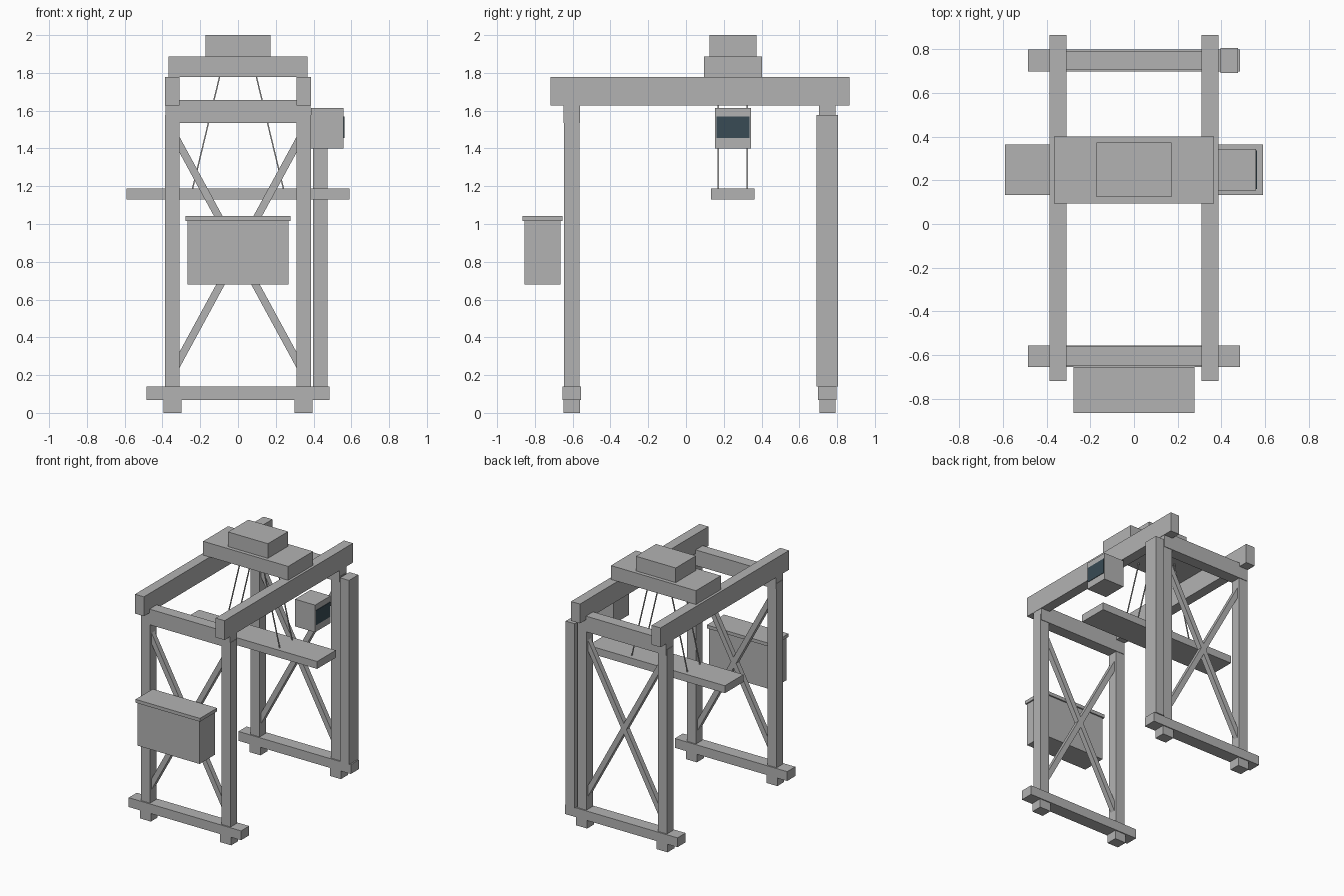
import bpy
import bmesh
from mathutils import Vector, Matrix

cube = bpy.data.objects.get("Cube")
if cube:
    bpy.data.objects.remove(cube, do_unlink=True)


def material(name, colour):
    mat = bpy.data.materials.new(name)
    mat.use_nodes = True
    mat.diffuse_color = colour
    mat.node_tree.nodes["Principled BSDF"].inputs["Base Color"].default_value = colour
    return mat


STEEL = material("grey steel", (0.45, 0.45, 0.45, 1))
GLASS = material("dark blue glass", (0.04, 0.07, 0.09, 1))


def box(name, xs, ys, zs, mat=STEEL, matrix=None):
    """Box from its (low, high) range on each axis, optionally placed by a matrix."""
    ranges = (xs, ys, zs)
    size = [hi - lo for lo, hi in ranges]
    centre = [(hi + lo) / 2 for lo, hi in ranges]
    bm = bmesh.new()
    bmesh.ops.create_cube(bm, size=1)
    bmesh.ops.scale(bm, vec=size, verts=bm.verts)
    bmesh.ops.translate(bm, vec=centre, verts=bm.verts)
    if matrix:
        bm.transform(matrix)
    mesh = bpy.data.meshes.new(name)
    bm.to_mesh(mesh)
    bm.free()
    mesh.materials.append(mat)
    obj = bpy.data.objects.new(name, mesh)
    bpy.context.collection.objects.link(obj)
    return obj


def around(centre, width):
    return centre - width / 2, centre + width / 2


def bar(name, start, end, width):
    """Square bar between two points."""
    start, end = Vector(start), Vector(end)
    axis = end - start
    side = Vector((0, 1, 0))
    along = axis.normalized()
    across = side.cross(along)
    frame = Matrix((across, side, along)).transposed().to_4x4()
    frame.translation = (start + end) / 2
    half = (-width / 2, width / 2)
    return box(name, half, half, around(0, axis.length), matrix=frame)


LEG_X = 0.348
SIDES = (("right", -1), ("left", 1))

# Two portal frames: wheels, sill, legs, cross beam and X bracing
for end, y in (("front", -0.605), ("back", 0.748)):
    box(f"{end}_sill_beam", (-0.485, 0.485), around(y, 0.1), (0.067, 0.14))
    box(f"{end}_cross_beam", (-0.384, 0.384), around(y, 0.088), (1.534, 1.656))
    for side, s in SIDES:
        box(f"{end}_{side}_wheel_block", around(s * 0.347, 0.095), around(y, 0.085), (0, 0.07))
        box(f"{end}_{side}_leg", around(s * LEG_X, 0.078), around(y, 0.08), (0.14, 1.578))
        bar(f"{end}_{side}_brace", (s * 0.335, y, 1.466), (-s * 0.335, y, 0.234), 0.04)

# Runway girders
for side, s in SIDES:
    box(f"{side}_girder", around(s * LEG_X, 0.077), (-0.718, 0.866), (1.627, 1.778))

# Trolley and hoist housing
TROLLEY_Y = 0.248
box("trolley", (-0.367, 0.367), around(TROLLEY_Y, 0.307), (1.778, 1.886))
box("hoist_housing", (-0.172, 0.172), around(TROLLEY_Y, 0.249), (1.886, 2.0))

# Spreader hung on four ropes
box("spreader", (-0.59, 0.59), around(TROLLEY_Y, 0.23), (1.131, 1.189))
for side, s in SIDES:
    for end, dy in (("front", -0.077), ("back", 0.077)):
        y = TROLLEY_Y + dy
        bar(f"{end}_{side}_rope", (s * 0.096, y, 1.785), (s * 0.241, y, 1.185), 0.007)

# Operator cab with side window
box("cab", (0.386, 0.559), around(TROLLEY_Y, 0.191), (1.401, 1.613))
box("cab_window", (0.556, 0.563), around(TROLLEY_Y, 0.175), (1.454, 1.569), GLASS)

# Lift shaft beside the back leg
box("lift_shaft", (0.397, 0.475), around(0.748, 0.115), (0.14, 1.578))

# Machinery cabinet with overhanging roof
box("cabinet", (-0.268, 0.268), (-0.856, -0.665), (0.681, 1.017))
box("cabinet_roof", (-0.278, 0.278), (-0.866, -0.654), (1.017, 1.043))
